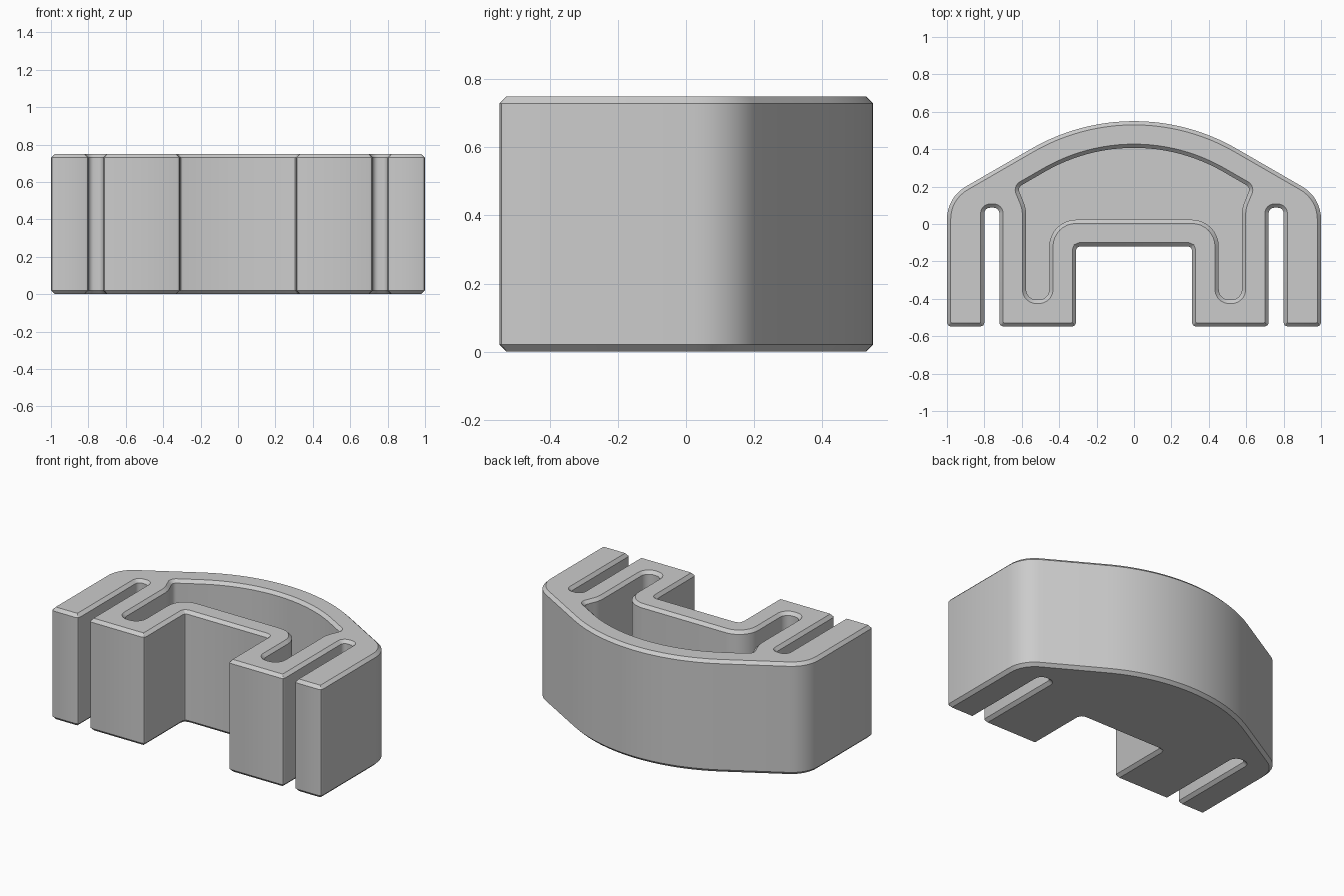
import bpy, bmesh, math
from mathutils import Vector

if "Cube" in bpy.data.objects:
    bpy.data.objects.remove(bpy.data.objects["Cube"])

H, C, FLOOR = 0.75, 0.02, 0.11   # height, edge chamfer, pocket floor level


def mirrored(right):
    """Right half, bottom to apex, completed across x = 0."""
    left = [(-x, y, r) for x, y, r in reversed(right) if x > 1e-6]
    return right + left


def rounded(corners):
    """Counter-clockwise outline with every (x, y, radius) corner filleted."""
    out, n = [], len(corners)
    for i, (x, y, r) in enumerate(corners):
        p = Vector((x, y))
        a = (Vector(corners[i - 1][:2]) - p).normalized()
        b = (Vector(corners[(i + 1) % n][:2]) - p).normalized()
        half = a.angle(b) / 2
        centre = p + (a + b).normalized() * (r / math.sin(half))
        start = p + a * (r / math.tan(half)) - centre
        end = p + b * (r / math.tan(half)) - centre
        sweep = math.atan2(start.x * end.y - start.y * end.x, start.dot(end))
        steps = 2 if r <= C else (24 if r > 0.5 else 8)
        for k in range(steps + 1):
            t = sweep * k / steps
            out.append(centre + Vector((start.x * math.cos(t) - start.y * math.sin(t),
                                        start.x * math.sin(t) + start.y * math.cos(t))))
    return out


def offset(pts, d):
    """Move a counter-clockwise outline inward by d (outward if negative)."""
    out = []
    for i, p in enumerate(pts):
        e1 = (p - pts[i - 1]).normalized()
        e2 = (pts[(i + 1) % len(pts)] - p).normalized()
        n1, n2 = Vector((-e1.y, e1.x)), Vector((-e2.y, e2.x))
        out.append(p + (n1 + n2) * (d / (1 + n1.dot(n2))))
    return out


def ring(bm, pts, z):
    vs = [bm.verts.new((p.x, p.y, z)) for p in pts]
    return vs, [bm.edges.new((vs[i - 1], vs[i])) for i in range(len(vs))]


def skin(bm, rings):
    for (a, _), (b, _) in zip(rings, rings[1:]):
        for i in range(len(a)):
            bm.faces.new((a[i - 1], a[i], b[i], b[i - 1]))


# Outer outline: arched back, centre notch, two slotted legs per side
outer = rounded(mirrored([
    (0.31, -0.12, 0.02), (0.31, -0.548, 0.02), (0.72, -0.548, 0.02),
    (0.72, 0.087, 0.03), (0.80, 0.087, 0.03), (0.80, -0.548, 0.02),
    (1.0, -0.548, 0.02), (1.0, 0.142, 0.2), (0, 0.7196, 1.096)]))

# Blind pocket that follows the outline at a constant wall thickness
pocket = rounded(mirrored([
    (0.453, 0.023, 0.143), (0.453, -0.405, 0.055), (0.577, -0.405, 0.055),
    (0.577, 0.085, 0.18), (0.623, 0.195, 0.03), (0, 0.5545, 0.953)]))

bm = bmesh.new()
# Outer wall with chamfered rims
walls = [ring(bm, offset(outer, C), 0), ring(bm, outer, C),
         ring(bm, outer, H - C), ring(bm, offset(outer, C), H)]
skin(bm, walls)
# Pocket wall with chamfered mouth
inner = [ring(bm, offset(pocket, -C), H), ring(bm, pocket, H - C), ring(bm, pocket, FLOOR)]
skin(bm, inner)
# Underside, pocket floor and top rim
for edges in (walls[0][1], inner[-1][1], walls[-1][1] + inner[0][1]):
    bmesh.ops.triangle_fill(bm, edges=edges, use_beauty=True)
bmesh.ops.recalc_face_normals(bm, faces=bm.faces)

mesh = bpy.data.meshes.new("arched_bracket")
bm.to_mesh(mesh)
bm.free()
body = bpy.data.objects.new("arched_bracket", mesh)
bpy.context.collection.objects.link(body)

grey = bpy.data.materials.new("light_grey")
grey.diffuse_color = (0.6, 0.6, 0.6, 1)
grey.use_nodes = True
grey.node_tree.nodes["Principled BSDF"].inputs["Base Color"].default_value = grey.diffuse_color
mesh.materials.append(grey)

bpy.context.view_layer.objects.active = body
body.select_set(True)
bpy.ops.object.shade_smooth_by_angle(angle=math.radians(30))
